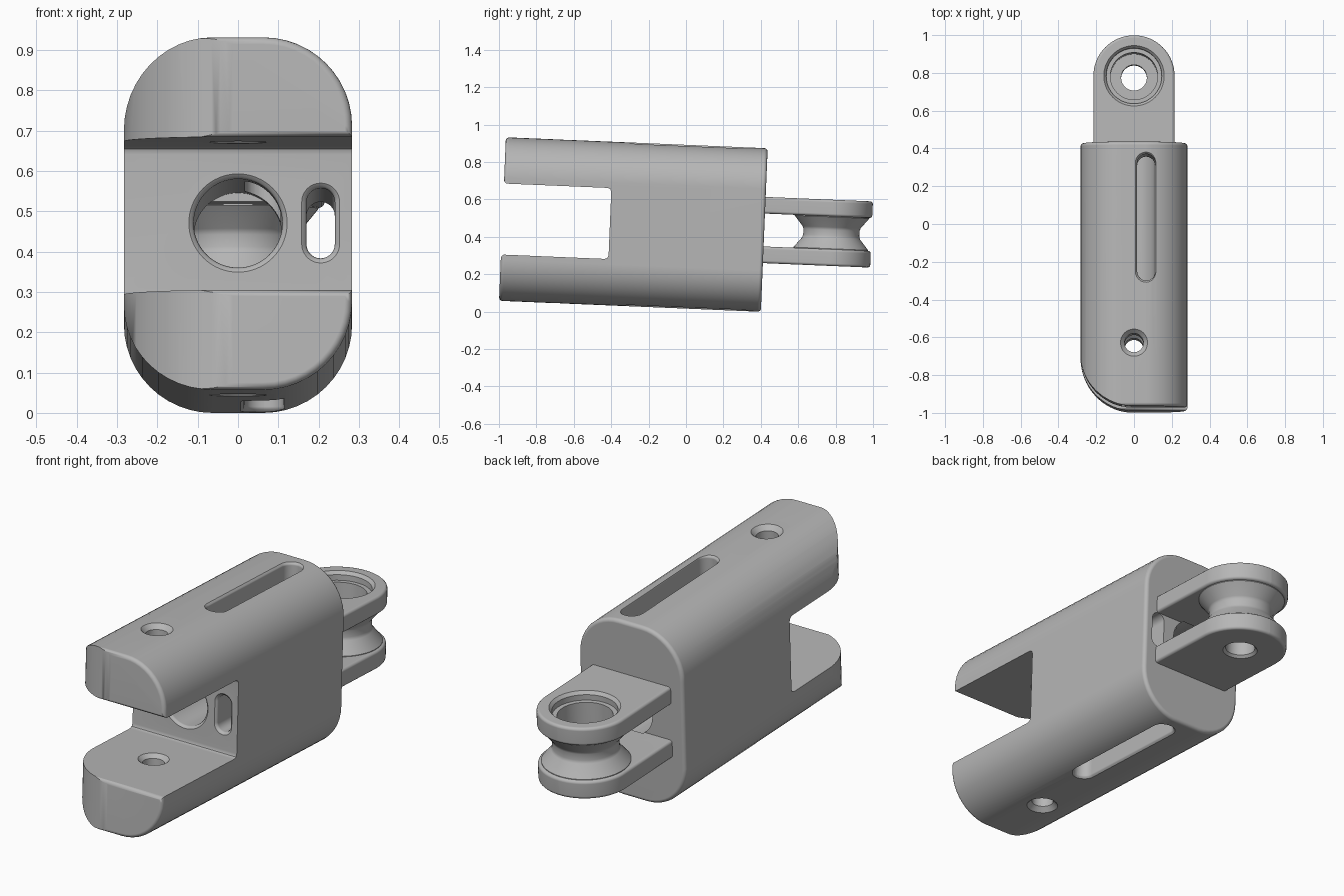
import bpy, bmesh, math
from mathutils import Matrix

if "Cube" in bpy.data.objects:
    bpy.data.objects.remove(bpy.data.objects["Cube"])

TILT = math.radians(-2.4)
AXES = {
    'x': lambda a, b, h: (h, a, b),
    'y': lambda a, b, h: (a, h, b),
    'z': lambda a, b, h: (a, b, h),
}

grey = bpy.data.materials.new("plain grey")
grey.diffuse_color = (0.47, 0.47, 0.47, 1)
grey.use_nodes = True
grey.node_tree.nodes["Principled BSDF"].inputs["Base Color"].default_value = grey.diffuse_color


def outline(ha, hb, r, ca=0.0, cb=0.0, n=12):
    """Rounded rectangle; a circle or a slot when r reaches the half size."""
    r = min(r, ha - 0.0002, hb - 0.0002)
    pts = []
    for q, (sa, sb) in enumerate([(1, 1), (-1, 1), (-1, -1), (1, -1)]):
        for i in range(n + 1):
            t = math.pi / 2 * (q + i / n)
            pts.append((ca + sa * (ha - r) + r * math.cos(t),
                        cb + sb * (hb - r) + r * math.sin(t)))
    return pts


def circle(r, ca=0.0, cb=0.0, n=64):
    return [(ca + r * math.cos(2 * math.pi * i / n),
             cb + r * math.sin(2 * math.pi * i / n)) for i in range(n)]


def loft(name, axis, rings):
    """Solid through rings of (height, points) along an axis."""
    bm = bmesh.new()
    rows = [[bm.verts.new(AXES[axis](a, b, h)) for a, b in pts] for h, pts in rings]
    n = len(rows[0])
    for lo, hi in zip(rows, rows[1:]):
        for i in range(n):
            j = (i + 1) % n
            bm.faces.new((lo[i], lo[j], hi[j], hi[i]))
    bm.faces.new(rows[0][::-1])
    bm.faces.new(rows[-1])
    bmesh.ops.recalc_face_normals(bm, faces=bm.faces)
    me = bpy.data.meshes.new(name)
    bm.to_mesh(me)
    bm.free()
    ob = bpy.data.objects.new(name, me)
    bpy.context.collection.objects.link(ob)
    return ob


def combine(target, other, op):
    mod = target.modifiers.new(op, 'BOOLEAN')
    mod.operation, mod.object, mod.solver = op, other, 'EXACT'
    bpy.context.view_layer.objects.active = target
    bpy.ops.object.modifier_apply(modifier=mod.name)
    bpy.data.objects.remove(other)


def eased(lo, hi, r, steps=4):
    """Heights and insets that round off both ends of a loft."""
    arc = [(r * (1 - math.sin(t)), r * (1 - math.cos(t)))
           for t in [math.pi / 2 * i / steps for i in range(steps + 1)]]
    # arc runs from (r, 0) to (0, r): distance from end, inset
    return [(lo + d, s) for d, s in reversed(arc)] + [(hi - d, s) for d, s in arc]


# Main body: rounded bar along y with softened ends
body = loft("fork_body", 'y',
            [(h, outline(0.283 - s, 0.4375 - s, 0.22 - s))
             for h, s in eased(-0.983, 0.418, 0.018)])

# Fork gap at the front, with a softened mouth and inner corners
half = [(-1.02, 0.242), (-0.983, 0.205), (-0.978, 0.197), (-0.968, 0.19),
        (-0.428, 0.19), (-0.414, 0.184), (-0.408, 0.17)]
gap = half + [(u, -w) for u, w in reversed(half)]
combine(body, loft("fork_gap", 'x', [(-0.4, gap), (0.4, gap)]), 'DIFFERENCE')

# Large rounded front corner on the left of both prongs
arc = [(0.2835 * math.cos(t), -0.70 + 0.2835 * math.sin(t))
       for t in [math.pi + math.pi / 2 * i / 20 for i in range(21)]]
corner = arc + [(0, -1.2), (-0.5, -1.2), (-0.5, -0.70)]
combine(body, loft("corner", 'z', [(-0.6, corner), (0.6, corner)]), 'DIFFERENCE')

# Two rear lug tabs
for lo, hi in ((0.088, 0.177), (-0.177, -0.088)):
    tab = loft("lug_tab", 'z',
               [(h, outline(0.215 - s, 0.446 - s, 0.215 - s, 0, 0.546, 16))
                for h, s in eased(lo, hi, 0.014, 3)])
    combine(body, tab, 'UNION')

# Waisted spool between the tabs
spool = [(-0.12, 0.195), (-0.098, 0.2), (-0.085, 0.2), (-0.03, 0.155), (-0.015, 0.15),
         (0.015, 0.15), (0.03, 0.155), (0.085, 0.2), (0.098, 0.2), (0.12, 0.195)]
combine(body, loft("spool", 'z', [(h, circle(r, 0, 0.777)) for h, r in spool]), 'UNION')

# Stepped bearing bore through the lug
bore = [(0.2, 0.18), (0.177, 0.16), (0.162, 0.147), (0.135, 0.147), (0.135, 0.125),
        (-0.06, 0.125), (-0.06, 0.068), (-0.165, 0.068), (-0.177, 0.08), (-0.2, 0.103)]
combine(body, loft("lug_bore", 'z', [(h, circle(r, 0, 0.777)) for h, r in bore]), 'DIFFERENCE')

# Countersunk pin hole through both prongs
pin = [(0.46, 0.094), (0.4375, 0.072), (0.415, 0.05), (0.208, 0.05), (0.19, 0.07)]
pin += [(-h, r) for h, r in reversed(pin)]
combine(body, loft("pin_hole", 'z', [(h, circle(r, 0, -0.648, 48)) for h, r in pin]), 'DIFFERENCE')

# Long bore and narrow side slot running front to back
flare = [(-0.43, 0.034), (-0.408, 0.012), (-0.402, 0.004), (-0.394, 0), (0.43, 0)]
combine(body, loft("long_bore", 'y',
                   [(h, circle(0.11 + s)) for h, s in flare]), 'DIFFERENCE')
combine(body, loft("side_slot", 'y',
                   [(h, outline(0.035 + s, 0.087 + s, 1, 0.205)) for h, s in flare]), 'DIFFERENCE')

# Long slots in the top (open to the bore) and the bottom (blind)
for sign, depth in ((1, 0.03), (-1, 0.16)):
    rings = [(0.46, 0.032), (0.4375, 0.01), (0.431, 0.003), (0.424, 0), (depth, 0)]
    combine(body, loft("long_slot", 'z',
                       [(sign * h, outline(0.048 + s, 0.335 + s, 1, 0.065, 0.017))
                        for h, s in rings]), 'DIFFERENCE')

# Tilt, then stand on the ground and centre along y
me = body.data
me.transform(Matrix.Rotation(TILT, 4, 'X'))
ys = [v.co.y for v in me.vertices]
zs = [v.co.z for v in me.vertices]
me.transform(Matrix.Translation((0, -(min(ys) + max(ys)) / 2, -min(zs))))
me.materials.clear()
me.materials.append(grey)
for p in me.polygons:
    p.material_index = 0

# Smooth shading with sharp edges kept
bpy.ops.object.select_all(action='DESELECT')
body.select_set(True)
bpy.context.view_layer.objects.active = body
bpy.ops.object.shade_smooth_by_angle(angle=math.radians(35))
weighted = body.modifiers.new("weighted", 'WEIGHTED_NORMAL')
weighted.keep_sharp = True
